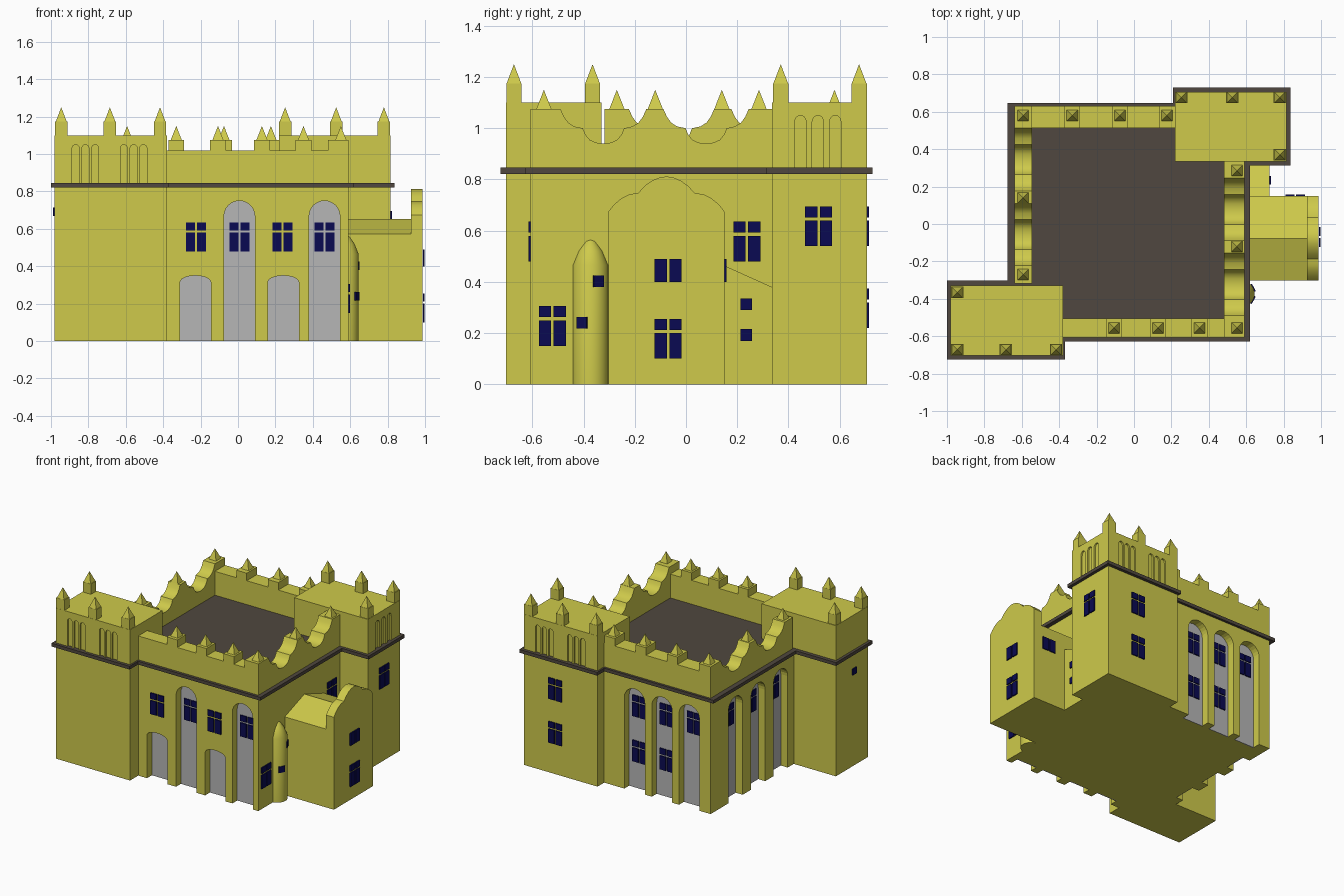
import bpy, bmesh, math
from mathutils import Matrix, Vector

if "Cube" in bpy.data.objects:
    bpy.data.objects.remove(bpy.data.objects["Cube"])


def material(name, rgb):
    m = bpy.data.materials.new(name)
    m.diffuse_color = (*rgb, 1)
    m.use_nodes = True
    m.node_tree.nodes["Principled BSDF"].inputs["Base Color"].default_value = m.diffuse_color
    return m


YELLOW = material("yellow stone", (0.62, 0.59, 0.07))
DARK = material("dark roof", (0.08, 0.064, 0.05))
GREY = material("grey panel", (0.47, 0.47, 0.47))
NAVY = material("navy glass", (0.003, 0.003, 0.085))


def prism(bm, pts, axis, a, b):
    """Extrude a (u, z) profile along world axis x or y, from a to b."""
    def place(t):
        return [bm.verts.new((u, t, z) if axis == 'y' else (t, u, z)) for u, z in pts]
    va, vb = place(a), place(b)
    n = len(pts)
    bm.faces.new(va)
    bm.faces.new(vb[::-1])
    for i in range(n):
        bm.faces.new((va[i], vb[i], vb[(i + 1) % n], va[(i + 1) % n]))


def box(bm, x0, x1, y0, y1, z0, z1):
    prism(bm, [(x0, z0), (x1, z0), (x1, z1), (x0, z1)], 'y', y0, y1)


def pyramid(bm, x, y, z0, z1, w):
    base = [bm.verts.new((x + sx * w / 2, y + sy * w / 2, z0))
            for sx, sy in ((-1, -1), (1, -1), (1, 1), (-1, 1))]
    top = bm.verts.new((x, y, z1))
    bm.faces.new(base)
    for i in range(4):
        bm.faces.new((base[i], base[(i + 1) % 4], top))


def finish(bm, name, mat, smooth=False):
    bmesh.ops.recalc_face_normals(bm, faces=bm.faces)
    me = bpy.data.meshes.new(name)
    bm.to_mesh(me)
    bm.free()
    ob = bpy.data.objects.new(name, me)
    bpy.context.collection.objects.link(ob)
    me.materials.append(mat)
    if smooth:
        bpy.ops.object.select_all(action='DESELECT')
        ob.select_set(True)
        bpy.context.view_layer.objects.active = ob
        bpy.ops.object.shade_smooth_by_angle(angle=math.radians(35))
    return ob


def cut(ob, bm):
    """Subtract the cutter mesh and throw the cutter away."""
    cutter = finish(bm, "cutter", YELLOW)
    cutter.hide_render = True
    mod = ob.modifiers.new("cut", 'BOOLEAN')
    mod.operation, mod.solver, mod.object = 'DIFFERENCE', 'EXACT', cutter
    bpy.context.view_layer.objects.active = ob
    bpy.ops.object.modifier_apply(modifier=mod.name)
    bpy.data.objects.remove(cutter)


def arch(u0, u1, z0, z1, rise, n=12):
    c, r = (u0 + u1) / 2, (u1 - u0) / 2
    return [(u0, z0), (u1, z0)] + [
        (c + r * math.cos(math.pi * i / n), z1 - rise + rise * math.sin(math.pi * i / n))
        for i in range(n + 1)]


glass = bmesh.new()


def window(axis, wall, out, c, z0, panes=4):
    """Navy panes on a wall; out is the outward sign along the axis."""
    rows = {4: [(0, .1), (.112, .155)], 2: [(0, .09)], 1: [(0, .045)]}[panes]
    cols = [(-.0225, .0225)] if panes == 1 else [(-.053, -.005), (.005, .053)]
    for a, b in rows:
        for l, r in cols:
            prism(glass, [(c + l, z0 + a), (c + r, z0 + a), (c + r, z0 + b), (c + l, z0 + b)],
                  axis, wall - out * .001, wall + out * .008)


# main block with deep arched niches
X0, X1, Y0, Y1 = -0.64, 0.59, -0.608, 0.63
bm = bmesh.new()
box(bm, X0, X1, Y0, Y1, 0, 0.83)
main = finish(bm, "main_block", YELLOW)
D = 0.06
niches = [('y', Y0, -1, -.31, .35, .035), ('y', Y0, -1, -.075, .75, .082),
          ('y', Y0, -1, .16, .35, .035), ('y', Y0, -1, .38, .75, .082)]
niches += [('y', Y1, 1, u, .75, .082) for u in (-.55, -.33, -.108)]
niches += [('x', X0, -1, u, .75, .082) for u in (-.26, 0, .26)]
cutter, panels = bmesh.new(), bmesh.new()
for axis, wall, out, u, top, rise in niches:
    prism(cutter, arch(u, u + .165, -.1, top, rise), axis, wall - out * D, wall + out * .1)
    prism(panels, arch(u, u + .165, 0, top, rise), axis, wall - out * (D + .004), wall - out * (D - .004))
cut(main, cutter)
finish(panels, "niche_panels", GREY)

# two corner towers with shallow blind arches above the cornice
towers = {"front_tower": (-.98, -.38, -.703, -.33), "rear_tower": (.22, .815, .335, .707)}
for name, (a, b, c, d) in towers.items():
    bm = bmesh.new()
    box(bm, a, b, c, d, 0, 1.10)
    tower = finish(bm, name, YELLOW)
    cutter = bmesh.new()
    front = name == "front_tower"
    wall, out = (c, -1) if front else (d, 1)
    for g in ((-.816, -.558) if front else (.393, .651)):
        for k in (-1, 0, 1):
            m = g + k * .052
            prism(cutter, arch(m - .019, m + .019, .83, 1.05, .02, 8), 'y', wall - out * .012, wall + out * .05)
    if not front:
        for m in (.447, .515, .583):
            prism(cutter, arch(m - .022, m + .022, .83, 1.05, .025, 8), 'x', b - .012, b + .05)
    cut(tower, cutter)

# dark cornice slabs, the middle one is also the flat roof
bm = bmesh.new()
for r in ((-.675, .62, -.628, .647), (-1.0, -.368, -.725, -.303), (.208, .837, .312, .729)):
    box(bm, *r, .822, .846)
finish(bm, "cornice_and_roof", DARK)

# straight front and rear parapets
bm = bmesh.new()
box(bm, -.40, X1, Y0, -.505, .83, 1.02)
box(bm, X0, .25, .512, Y1, .83, 1.02)
for x in (-.107, .128, .35):
    box(bm, x - .042, x + .042, Y0, -.505, 1.0, 1.075)
for x in (-.33, -.075, .176):
    box(bm, x - .042, x + .042, .512, Y1, 1.0, 1.075)
finish(bm, "straight_parapets", YELLOW)

# scalloped side parapets, the left one is the right one turned around
half = [(0, 1.075), (.04, 1.045), (.09, 1.022), (.16, 1.007), (.26, 1.0),
        (.29, .975), (.34, .955), (.41, .944), (.5, .94)]


def dip(a, b):
    left = [(a + t * (b - a), z) for t, z in half]
    return left + [(a + b - u, z) for u, z in left[-2::-1]]


scallop = [(-.608, .83), (-.608, 1.075)] + dip(-.49, -.155) + dip(-.088, .245) + [(.34, 1.075), (.34, .83)]
bm = bmesh.new()
prism(bm, scallop, 'x', .48, X1)
prism(bm, [(.022 - u, z) for u, z in scallop], 'x', X0, -.545)
finish(bm, "scalloped_parapets", YELLOW, True)

# small pinnacles on the parapets, larger ones on the towers
bm = bmesh.new()
spots = [(x, -.555) for x in (-.107, .128, .35, .55)] + [(x, .58) for x in (-.593, -.33, -.075, .176)]
spots += [(.55, .285), (.55, -.12), (-.593, .14), (-.593, -.27)]
for x, y in spots:
    pyramid(bm, x, y, 1.074, 1.15, .06)
for x, y in ((-.945, -.672), (-.685, -.672), (-.417, -.672), (-.945, -.365),
             (.252, .676), (.525, .676), (.78, .676), (.78, .37)):
    box(bm, x - .033, x + .033, y - .03, y + .03, 1.08, 1.175)
    pyramid(bm, x, y, 1.174, 1.25, .058)
finish(bm, "pinnacles", YELLOW)

# side wing with pitched roof, and its curved gable
bm = bmesh.new()
prism(bm, [(-.303, 0), (.15, 0), (.15, .572), (-.0765, .652), (-.303, .572)], 'x', .55, .95)
finish(bm, "side_wing", YELLOW)
C = -.0765
edge = [(.2265, 0), (.2265, .675), (.205, .702), (.175, .727), (.145, .742), (.11, .747),
        (.085, .775), (.055, .796), (.028, .807)]
bm = bmesh.new()
prism(bm, [(C + u, z) for u, z in edge] + [(C, .812)] + [(C - u, z) for u, z in edge[::-1]], 'x', .925, .987)
finish(bm, "wing_gable", YELLOW, True)

# lean-to between wing and rear tower
bm = bmesh.new()
prism(bm, [(.14, 0), (.34, 0), (.34, .378), (.14, .468)], 'x', .55, .725)
finish(bm, "lean_to", YELLOW)

# round stair turret with pointed dome
CX, CY, N = .575, -.373, 32
bm = bmesh.new()
rings = [[bm.verts.new((CX + r * math.cos(2 * math.pi * i / N), CY + r * math.sin(2 * math.pi * i / N), z))
          for i in range(N)] for r, z in ((.07, 0), (.07, .465), (.048, .52), (.022, .558))]
tip = bm.verts.new((CX, CY, .574))
bm.faces.new(rings[0])
for i in range(N):
    j = (i + 1) % N
    for lo, hi in zip(rings, rings[1:]):
        bm.faces.new((lo[i], lo[j], hi[j], hi[i]))
    bm.faces.new((rings[-1][i], rings[-1][j], tip))
finish(bm, "stair_turret", YELLOW, True)

# windows on the front, rear and left
for x in (-.225, .238):
    window('y', Y0, -1, x, .48)
for x in (.0075, .4625):
    window('y', Y0 + D - .004, -1, x, .48)
for x in (-.4675, -.2475, -.0255):
    window('y', Y1 - D + .004, 1, x, .52)
for x in (-.2475, -.0255):
    window('y', Y1 - D + .004, 1, x, .19)
for y in (-.1775, .0825, .3425):
    window('x', X0 + D - .004, -1, y, .52)
for z in (.22, .54):
    window('y', .707, 1, .56, z)
window('x', -.98, -1, -.54, .668, 1)
# windows on the right side, wing and lean-to
window('x', X1, 1, -.522, .15)
window('x', X1, 1, .238, .48)
window('x', .815, 1, .518, .54)
window('x', .99, 1, -.07, .10)
window('x', .99, 1, -.07, .40, 2)
window('y', .15, 1, .862, .40, 2)
for z in (.17, .29):
    window('x', .725, 1, .235, z, 1)
# turret windows, turned to follow the round wall
for ang, z in ((27, .38), (-28, .218)):
    start = len(glass.verts)
    box(glass, .066, .074, -.022, .022, z, z + .045)
    glass.verts.ensure_lookup_table()
    m = Matrix.Translation((CX, CY, 0)) @ Matrix.Rotation(math.radians(ang), 4, 'Z')
    bmesh.ops.transform(glass, matrix=m, verts=glass.verts[start:])
finish(glass, "windows", NAVY)
